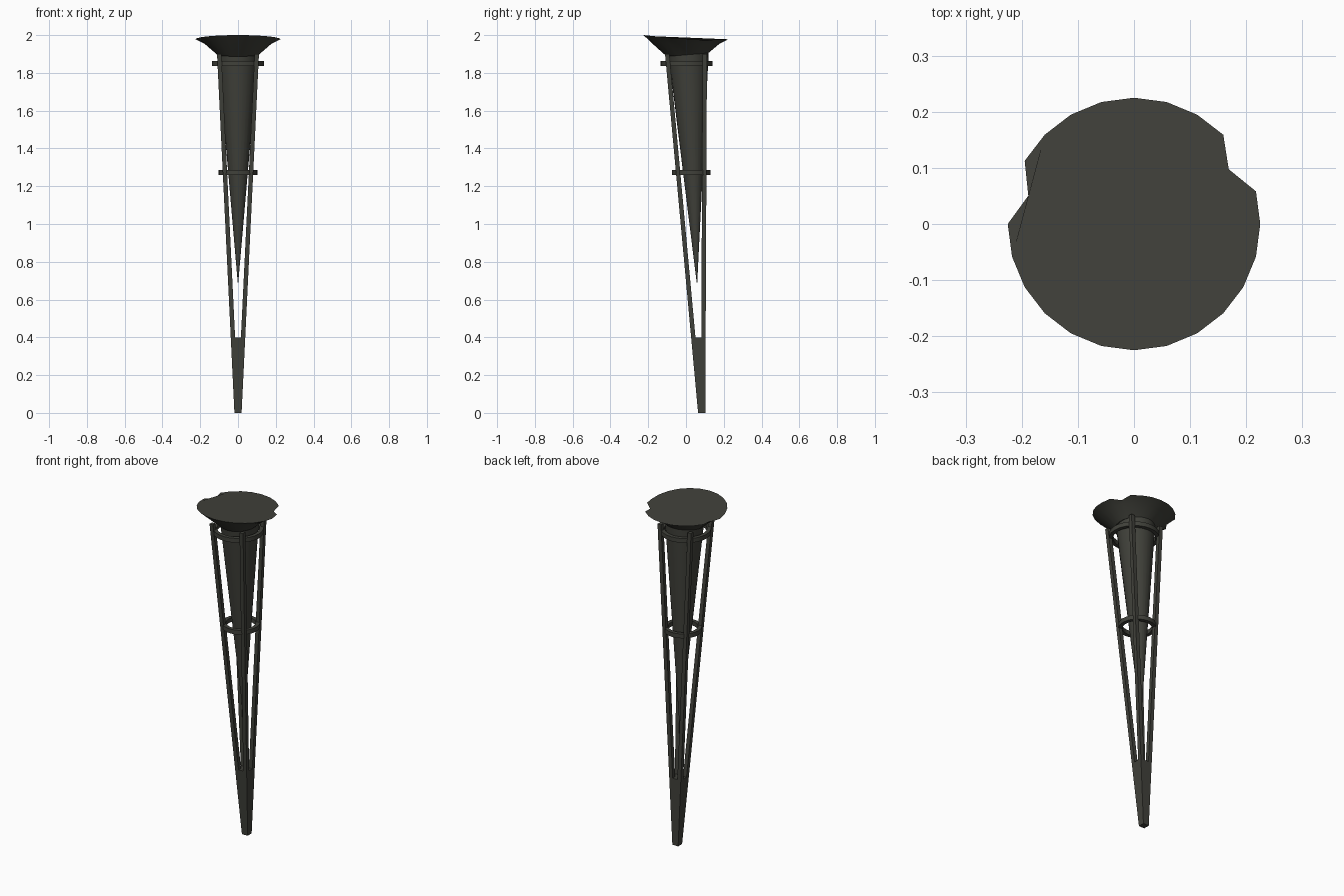
import bpy, bmesh, math
from mathutils import Vector

if "Cube" in bpy.data.objects:
    bpy.data.objects.remove(bpy.data.objects["Cube"])

iron = bpy.data.materials.new("dark iron")
iron.diffuse_color = (0.052, 0.053, 0.043, 1)
iron.use_nodes = True
iron.node_tree.nodes["Principled BSDF"].inputs["Base Color"].default_value = iron.diffuse_color


def loft(name, loops, closed=False, smooth=False):
    """Skin a list of equal-length point loops; cap the ends unless closed."""
    bm = bmesh.new()
    rows = [[bm.verts.new(p) for p in lp] for lp in loops]
    n = len(rows[0])
    pairs = list(zip(rows, rows[1:])) + ([(rows[-1], rows[0])] if closed else [])
    for a, b in pairs:
        for i in range(n):
            j = (i + 1) % n
            bm.faces.new((a[i], a[j], b[j], b[i]))
    if not closed:
        bm.faces.new(rows[0][::-1])
        bm.faces.new(rows[-1])
    bmesh.ops.remove_doubles(bm, verts=bm.verts, dist=1e-5)
    bmesh.ops.recalc_face_normals(bm, faces=bm.faces)
    me = bpy.data.meshes.new(name)
    bm.to_mesh(me)
    bm.free()
    me.materials.append(iron)
    ob = bpy.data.objects.new(name, me)
    bpy.context.collection.objects.link(ob)
    if smooth:
        bpy.ops.object.select_all(action='DESELECT')
        ob.select_set(True)
        bpy.context.view_layer.objects.active = ob
        bpy.ops.object.shade_smooth_by_angle(angle=math.radians(35))
    return ob


def square(x, y, z, hx, hy):
    return [(x + sx * hx, y + sy * hy, z)
            for sx, sy in ((-1, -1), (1, -1), (1, 1), (-1, 1))]


def circle(r, y, z, n=24, tilt=0.0):
    return [(r * math.cos(a), y + r * math.sin(a), z + tilt * math.sin(a))
            for a in (2 * math.pi * i / n for i in range(n))]


# Outline of the leaning square frame at height z: half width and centre y
def frame(z):
    t = z / 1.9
    return 0.019 + 0.092 * t, 0.083 * (1 - t)


# Solid tapered foot
loft("foot", [square(0, frame(z)[1], z, frame(z)[0], frame(z)[0]) for z in (0, 0.4)])

# Four corner rods
T = 0.0115
for sx, side in ((-1, "left"), (1, "right")):
    for sy, end in ((-1, "front"), (1, "back")):
        loops = []
        for z in (0.38, 1.9):
            h, cy = frame(z)
            loops.append(square(sx * (h - T), cy + sy * (h - T), z, T, T))
        loft(f"rod_{end}_{side}", loops)

# Two hoops tying the rods together
for name, z, r, cy in (("lower_hoop", 1.273, 0.103, 0.028), ("upper_hoop", 1.85, 0.138, 0.002)):
    loft(name, [circle(rr, cy, z + dz) for rr, dz in
                ((r, -0.013), (r, 0.013), (r - 0.022, 0.013), (r - 0.022, -0.013))],
         closed=True, smooth=True)

# Inner cone
loft("cone", [circle(0.0015, 0.058, 0.69), circle(0.106, 0.014, 1.9, tilt=0.008)], smooth=True)

# Flared bowl with two chips in the rim, closed by a flat top
rim = []
for i in range(24):
    a = math.tau * i / 24
    chip = i in (2, 11)
    r = 0.195 if chip else 0.225
    z = 1.978 + 0.022 * max(0, -math.sin(a)) - (0.008 if chip else 0)
    rim.append((r * math.cos(a), r * math.sin(a), z))
mid = [(0.178 * math.cos(a), 0.178 * math.sin(a), 1.955)
       for a in (math.tau * i / 24 for i in range(24))]
loft("bowl", [circle(0.110, 0.008, 1.896, tilt=0.009), mid, rim], smooth=True)
